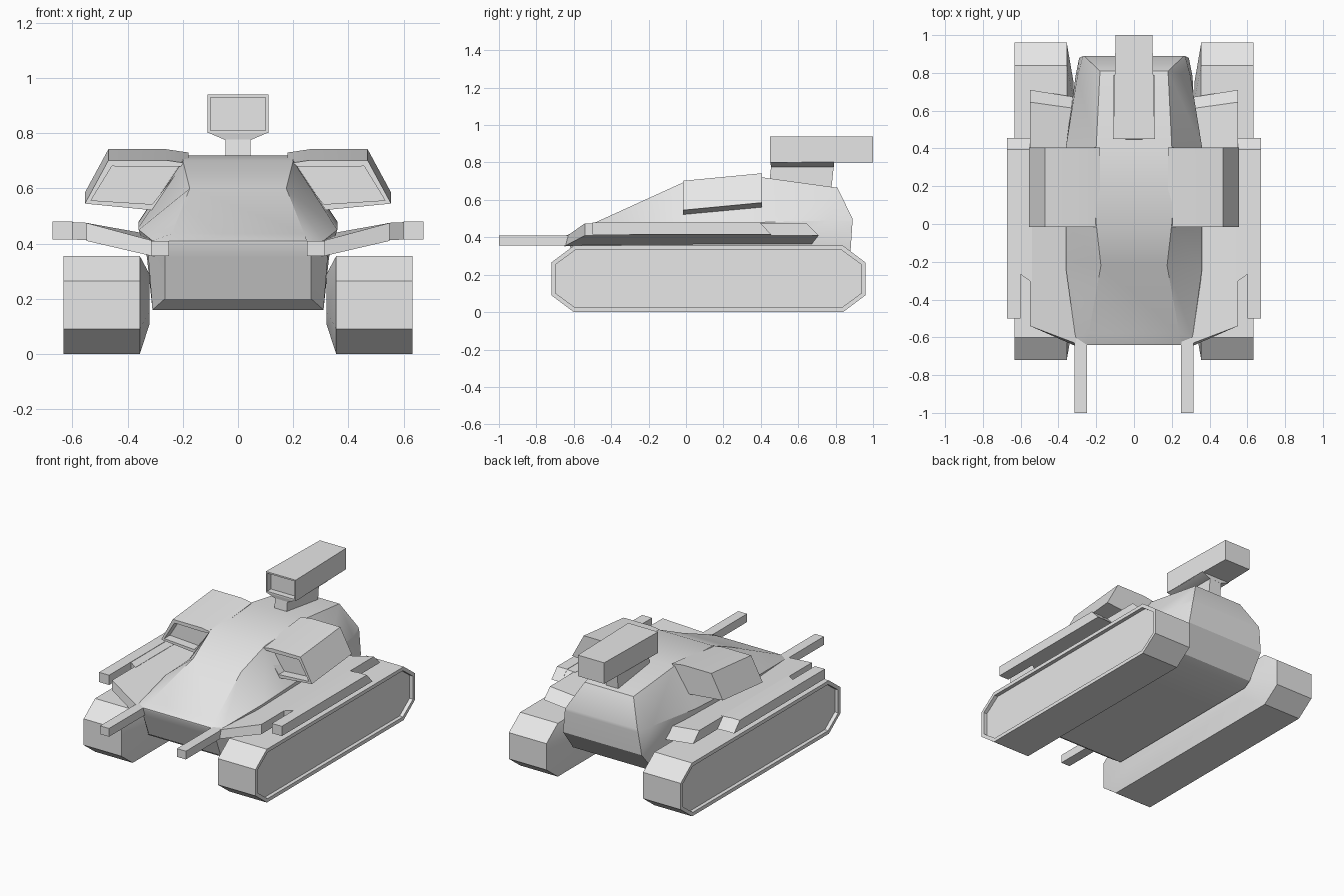
import bpy
import bmesh
import math
from mathutils import Vector

cube = bpy.data.objects.get("Cube")
if cube:
    bpy.data.objects.remove(cube, do_unlink=True)

grey = bpy.data.materials.new("plain_grey")
grey.use_nodes = True
grey.diffuse_color = (0.8, 0.8, 0.8, 1)
grey.node_tree.nodes["Principled BSDF"].inputs["Base Color"].default_value = grey.diffuse_color


def finish(name, bm, mirrored):
    """Turn a bmesh into a shaded object, with an optional copy on the other side."""
    mesh = bpy.data.meshes.new(name)
    bm.to_mesh(mesh)
    bm.free()
    mesh.materials.append(grey)
    obj = bpy.data.objects.new(name, mesh)
    bpy.context.collection.objects.link(obj)
    if mirrored:
        obj.modifiers.new("other_side", 'MIRROR')
    bpy.ops.object.select_all(action='DESELECT')
    obj.select_set(True)
    bpy.context.view_layer.objects.active = obj
    bpy.ops.object.shade_smooth_by_angle(angle=math.radians(28))
    return obj


def loft(name, rings, mirrored=False, recess=None, symmetric=False):
    """Skin rings of points; recess = (border, depth) sinks the first cap."""
    bm = bmesh.new()
    loops = [[bm.verts.new(p) for p in ring] for ring in rings]
    n = len(loops[0])
    for a, b in zip(loops, loops[1:]):
        for i in range(n):
            j = (i + 1) % n
            bm.faces.new((a[i], a[j], b[j], b[i]))
    caps = []
    for loop in (loops[0], loops[-1]):
        if symmetric:
            for i in range(n // 2 - 1):
                bm.faces.new((loop[i], loop[i + 1], loop[n - 2 - i], loop[n - 1 - i]))
        else:
            caps.append(bm.faces.new(loop))
    bmesh.ops.recalc_face_normals(bm, faces=bm.faces[:])
    if recess:
        border, depth = recess
        bmesh.ops.inset_region(bm, faces=[caps[0]], thickness=border, depth=0)
        rim = caps[0].verts[:]
        ext = bmesh.ops.extrude_discrete_faces(bm, faces=[caps[0]])["faces"][0]
        bmesh.ops.translate(bm, verts=ext.verts[:], vec=ext.normal * -depth)
    return finish(name, bm, mirrored)


def box(name, x, y, z, mirrored=False):
    rings = [[(x[0], v, z[0]), (x[1], v, z[0]), (x[1], v, z[1]), (x[0], v, z[1])] for v in y]
    return loft(name, rings, mirrored)


# Hull: each half ring runs floor, sill, waist, roof
half_rings = [
    [(.265, -.56, .2), (.265, -.62, .35), (.255, -.64, .4), (.25, -.64, .41)],
    [(.31, -.5, .16), (.325, -.55, .35), (.31, -.6, .41), (.24, -.58, .436)],
    [(.31, -.22, .16), (.33, -.22, .35), (.36, -.24, .45), (.175, -.22, .6)],
    [(.31, 0, .16), (.33, 0, .35), (.36, 0, .46), (.2, 0, .7)],
    [(.31, .41, .16), (.33, .41, .35), (.36, .41, .48), (.2, .41, .72)],
    [(.31, .7, .16), (.31, .78, .35), (.3, .78, .49), (.18, .81, .665)],
    [(.3, .76, .18), (.29, .88, .33), (.27, .89, .48), (.265, .89, .5)],
]
loft("hull", [h + [(-x, y, z) for x, y, z in reversed(h)] for h in half_rings], symmetric=True)

# Tracks: eight-sided outline, sunken outer side, inner side bulging to the hull
outline = [(-.6, 0), (.84, 0), (.96, .09), (.96, .265),
           (.84, .355), (-.6, .355), (-.72, .265), (-.72, .09)]
center = Vector((.12, .22))
inner = [center + Vector(((y - center.x) * .75, (z - center.y) * .5)) for y, z in outline]
loft("track", [
    [(.633, y, z) for y, z in outline],
    [(.356, y, z) for y, z in outline],
    [(.32, p.x, p.y) for p in inner],
], mirrored=True, recess=(.025, .025))

# Fenders: plates rising outward over the tracks
loft("fender", [
    [(.3, -.65, .352), (.55, -.54, .41), (.55, -.54, .475), (.3, -.635, .408)],
    [(.3, .67, .36), (.55, .71, .41), (.55, .645, .475), (.3, .61, .43)],
], mirrored=True)

# Side rails and the bridges that carry them
loft("side_rail", [
    [(.6, -.5, .415), (.673, -.5, .415), (.673, -.5, .48), (.6, -.5, .48)],
    [(.6, .455, .415), (.673, .455, .415), (.673, .395, .48), (.6, .395, .48)],
], mirrored=True)
loft("rail_bridge", [
    [(.54, -.31, .412), (.61, -.26, .415), (.61, -.26, .478), (.54, -.31, .475)],
    [(.54, .455, .412), (.61, .455, .415), (.61, .395, .478), (.54, .395, .475)],
], mirrored=True)

# Forward guns
box("gun_barrel", (.25, .316), (-1, -.3), (.355, .41), mirrored=True)

# Shoulder pods with sunken front openings
pod = [(.18, .69), (.26, .702), (.47, .702), (.555, .545), (.3, .52)]
loft("shoulder_pod", [
    [(x, -.015, z) for x, z in pod],
    [(x, .405, z + .04) for x, z in pod],
], mirrored=True, recess=(.025, .06))

# Rear launcher: box with sunken mouth, tapered cradle and neck
def level(x, y, z):
    return [(-x, y[0], z), (x, y[0], z), (x, y[1], z), (-x, y[1], z)]


loft("launcher_box", [
    [(-w, y, .8), (w, y, .8), (w, y, .94), (-w, y, .94)]
    for y, w in ((.45, .11), (1, .097))
], recess=(.014, .04))
loft("launcher_cradle", [level(.045, (.455, .79), .775), level(.108, (.45, .79), .802)])
loft("launcher_neck", [level(.045, (.44, .775), .64), level(.045, (.455, .79), .78)])
